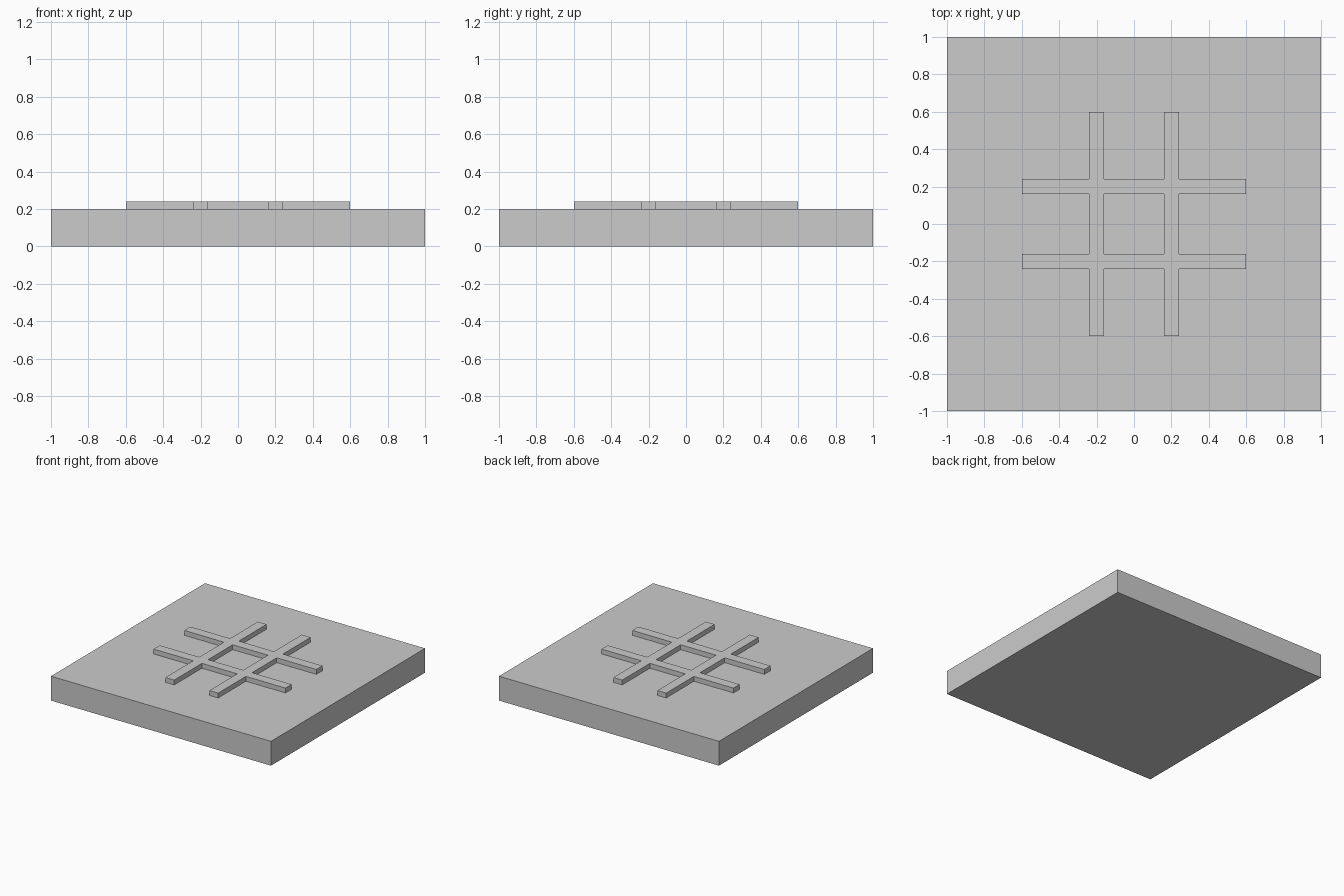
import bpy, bmesh
from mathutils import Matrix

if "Cube" in bpy.data.objects:
    bpy.data.objects.remove(bpy.data.objects["Cube"])


def make_object(name, bm):
    bmesh.ops.recalc_face_normals(bm, faces=bm.faces[:])
    mesh = bpy.data.meshes.new(name)
    bm.to_mesh(mesh)
    bm.free()
    obj = bpy.data.objects.new(name, mesh)
    bpy.context.collection.objects.link(obj)
    return obj


# Square base slab
bm = bmesh.new()
bmesh.ops.create_cube(bm, size=1, matrix=Matrix.Translation((0, 0, 0.1)) @ Matrix.Diagonal((2, 2, 0.2, 1)))
make_object("base_slab", bm)

# Raised lattice: two bars each way, joined as one solid, set slightly into the slab
cuts = [-0.6, -0.24, -0.16, 0.16, 0.24, 0.6]
bottom, top = 0.195, 0.24
bm = bmesh.new()
for i in range(5):
    for j in range(5):
        if i in (1, 3) or j in (1, 3):
            corners = ((i, j), (i + 1, j), (i + 1, j + 1), (i, j + 1))
            bm.faces.new([bm.verts.new((cuts[a], cuts[b], bottom)) for a, b in corners])
bmesh.ops.remove_doubles(bm, verts=bm.verts[:], dist=0.001)
raised = bmesh.ops.extrude_face_region(bm, geom=bm.faces[:], use_keep_orig=True)
bmesh.ops.translate(bm, vec=(0, 0, top - bottom),
                    verts=[g for g in raised["geom"] if isinstance(g, bmesh.types.BMVert)])
make_object("raised_lattice", bm)
